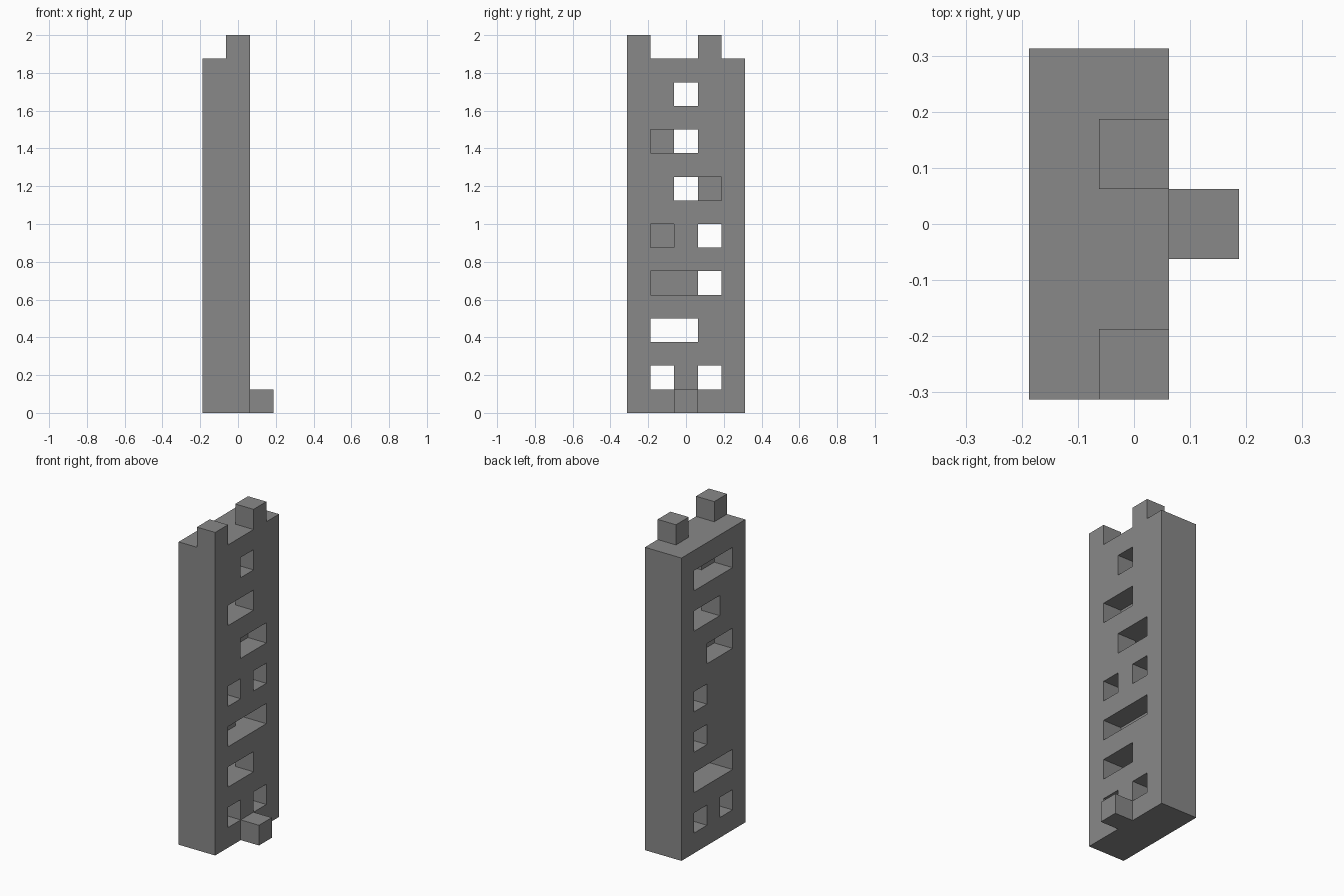
import bpy
import bmesh
from mathutils import Vector

if "Cube" in bpy.data.objects:
    bpy.data.objects.remove(bpy.data.objects["Cube"], do_unlink=True)

U = 0.125                                   # size of one block
ORIGIN = Vector((-1.5 * U, -2.5 * U, 0))    # lower corner of the block grid
DEPTH, WIDTH, HEIGHT = 2, 5, 15             # wall size in blocks

stone = bpy.data.materials.new("stone_grey")
stone.use_nodes = True
grey = (0.25, 0.25, 0.25, 1)
stone.diffuse_color = grey
stone.node_tree.nodes["Principled BSDF"].inputs["Base Color"].default_value = grey

# Openings in every second course, bottom to top; "o" is open, "#" is solid
back_openings = ["#o#o#", "#ooo#", "###o#", "###o#", "#oo##", "##oo#", "#ooo#"]
front_openings = ["#o#o#", "#oo##", "#ooo#", "#o#o#", "##oo#", "#oo##", "##o##"]


def is_open(layer, column, course):
    rows = (back_openings, front_openings)[layer]
    return course % 2 == 1 and course // 2 < len(rows) and rows[course // 2][column] == "o"


wall = {(i, j, k) for i in range(DEPTH) for j in range(WIDTH) for k in range(HEIGHT)
        if not is_open(i, j, k)}
parts = {
    "wall": wall,
    "right_battlement": {(1, 0, HEIGHT)},
    "left_battlement": {(1, 3, HEIGHT)},
    "foot_step": {(2, 2, 0)},
}
solid = set().union(*parts.values())


def build_part(name, cells):
    """Make the outer skin of a group of blocks, leaving out touching faces."""
    bm = bmesh.new()
    for cell in sorted(cells):
        centre = ORIGIN + U * (Vector(cell) + Vector((0.5, 0.5, 0.5)))
        for axis in range(3):
            for side in (-1, 1):
                normal = Vector((0, 0, 0))
                normal[axis] = side
                beside = tuple(c + int(n) for c, n in zip(cell, normal))
                if beside in solid:
                    continue
                across = Vector((0, 0, 0))
                across[(axis + 1) % 3] = 1
                up = normal.cross(across)
                corners = (-across - up, across - up, across + up, up - across)
                bm.faces.new([bm.verts.new(centre + (normal + c) * U / 2) for c in corners])
    bmesh.ops.remove_doubles(bm, verts=bm.verts, dist=U / 100)
    mesh = bpy.data.meshes.new(name)
    bm.to_mesh(mesh)
    bm.free()
    mesh.materials.append(stone)
    bpy.context.collection.objects.link(bpy.data.objects.new(name, mesh))


for part_name, part_cells in parts.items():
    build_part(part_name, part_cells)
